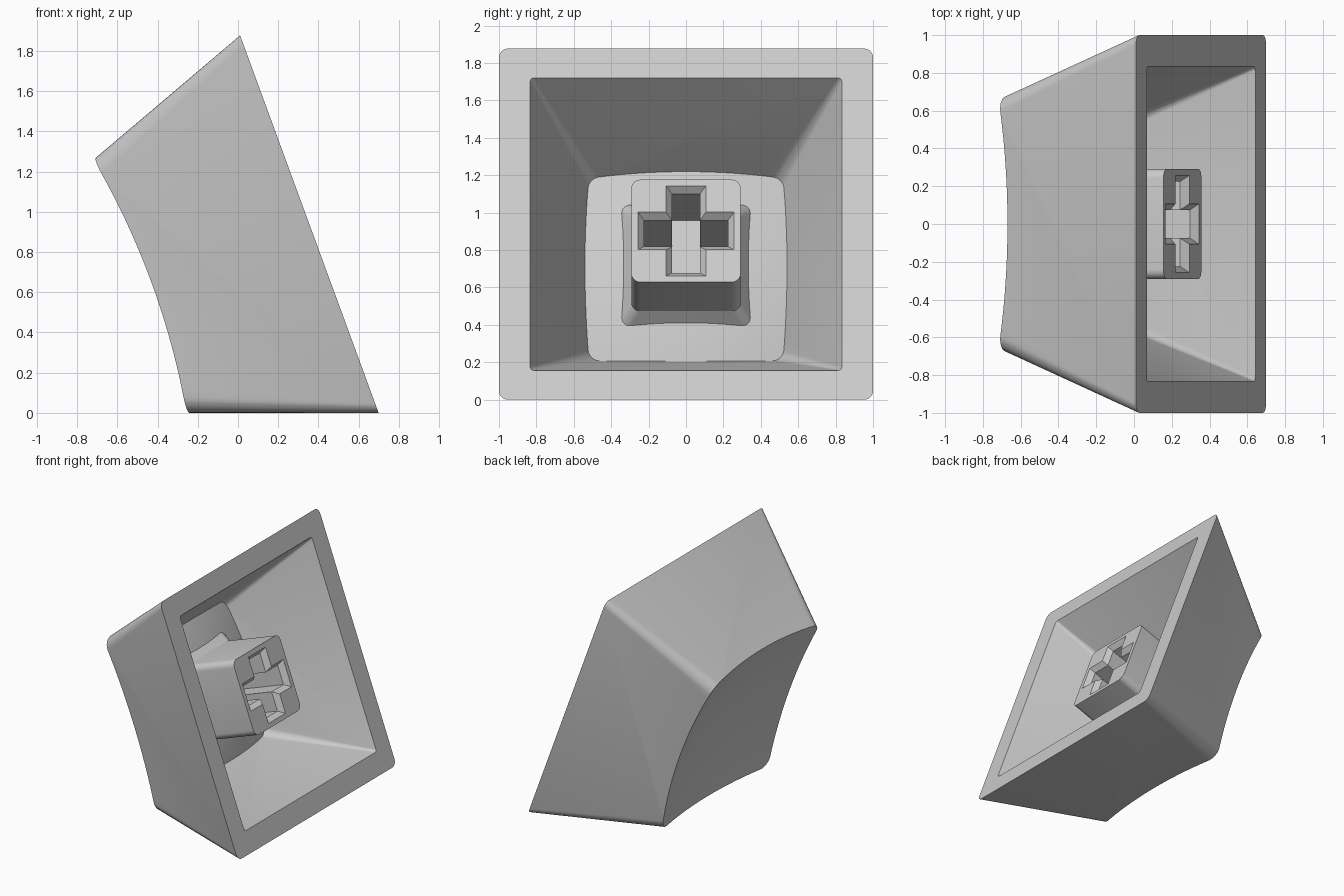
import bpy, bmesh, math
from mathutils import Matrix

cube = bpy.data.objects.get("Cube")
if cube:
    bpy.data.objects.remove(cube, do_unlink=True)

TILT = math.radians(20.15)
SLOPE = math.tan(TILT)            # draft of the outer walls: lower wall lies flat

grey = bpy.data.materials.new("light_grey_plastic")
grey.use_nodes = True
colour = (0.6, 0.6, 0.6, 1)
grey.diffuse_color = colour
grey.node_tree.nodes["Principled BSDF"].inputs["Base Color"].default_value = colour


def make(name, bm):
    bmesh.ops.recalc_face_normals(bm, faces=bm.faces)
    mesh = bpy.data.meshes.new(name)
    bm.to_mesh(mesh)
    bm.free()
    mesh.materials.append(grey)
    obj = bpy.data.objects.new(name, mesh)
    bpy.context.collection.objects.link(obj)
    return obj


def rounded_square(half, radius, steps=6):
    pts = []
    for q in range(4):
        mid = math.pi / 4 + q * math.pi / 2
        cx = math.copysign(half - radius, math.cos(mid))
        cy = math.copysign(half - radius, math.sin(mid))
        for i in range(steps + 1):
            a = (q + i / steps) * math.pi / 2
            pts.append((cx + radius * math.cos(a), cy + radius * math.sin(a)))
    return pts


def cross(length, width):
    pts = []
    for q in range(4):
        c, s = (1, 0, -1, 0)[q], (0, 1, 0, -1)[q]
        for x, y in ((length, -width), (length, width), (width, width)):
            pts.append((x * c - y * s, x * s + y * c))
    return pts


def loft(name, sections):
    """Closed solid through (outline, height) sections."""
    bm = bmesh.new()
    rings = [[bm.verts.new((x, y, z)) for x, y in pts] for pts, z in sections]
    for a, b in zip(rings, rings[1:]):
        for i in range(len(a)):
            j = (i + 1) % len(a)
            bm.faces.new((a[i], a[j], b[j], b[i]))
    bm.faces.new(rings[0])
    bm.faces.new(rings[-1])
    return make(name, bm)


def dish_cutter(name, depth, radius):
    """Block whose underside is a shallow spherical bulge."""
    bm = bmesh.new()
    bmesh.ops.create_grid(bm, x_segments=32, y_segments=32, size=1.1)
    for v in bm.verts:
        r2 = v.co.x ** 2 + v.co.y ** 2
        v.co.z = depth + radius - math.sqrt(radius ** 2 - r2)
    ext = bmesh.ops.extrude_face_region(bm, geom=bm.faces[:])
    for g in ext["geom"]:
        if isinstance(g, bmesh.types.BMVert):
            g.co.z = 2
    return make(name, bm)


def cut(target, cutter):
    mod = target.modifiers.new("cut", 'BOOLEAN')
    mod.operation = 'DIFFERENCE'
    mod.solver = 'EXACT'
    mod.object = cutter
    bpy.context.view_layer.update()
    deps = bpy.context.evaluated_depsgraph_get()
    mesh = bpy.data.meshes.new_from_object(target.evaluated_get(deps))
    target.modifiers.clear()
    target.data = mesh
    bpy.data.objects.remove(cutter, do_unlink=True)


# Outer shell: tapered block with a spherical dish in its top
shell = loft("cap_shell", [(rounded_square(1, 0.05), 0),
                           (rounded_square(1 - SLOPE, 0.09), 1)])
cut(shell, dish_cutter("dish", 0.77, 3.6))

# Hollow inside, with a ceiling that follows the dish
INNER = 0.446
cavity = loft("cavity", [(rounded_square(0.833 + INNER * 0.1, 0.015), -0.1),
                         (rounded_square(0.833, 0.02), 0),
                         (rounded_square(0.833 - INNER * 0.8, 0.065), 0.8)])
cut(cavity, dish_cutter("ceiling", 0.602, 2.7))
cut(shell, cavity)

# Square stem with a flared root and a chamfered cross socket
stem = loft("stem", [(rounded_square(0.292, 0.05), 0.105),
                     (rounded_square(0.292, 0.05), 0.555),
                     (rounded_square(0.38, 0.05), 0.70)])
socket = loft("socket", [(cross(0.265, 0.115), 0.095),
                         (cross(0.225, 0.075), 0.145),
                         (cross(0.225, 0.075), 0.555)])
cut(stem, socket)

# Tip the cap over so it rests on one wall
s, c = math.sin(TILT), math.cos(TILT)
place = Matrix(((-s, 0, -c, 0.355),
                (0, 1, 0, 0),
                (c, 0, -s, c),
                (0, 0, 0, 1)))
bpy.ops.object.select_all(action='DESELECT')
for obj in (shell, stem):
    obj.data.transform(place)
    obj.select_set(True)
    bpy.context.view_layer.objects.active = obj
bpy.ops.object.shade_smooth_by_angle(angle=math.radians(28))
